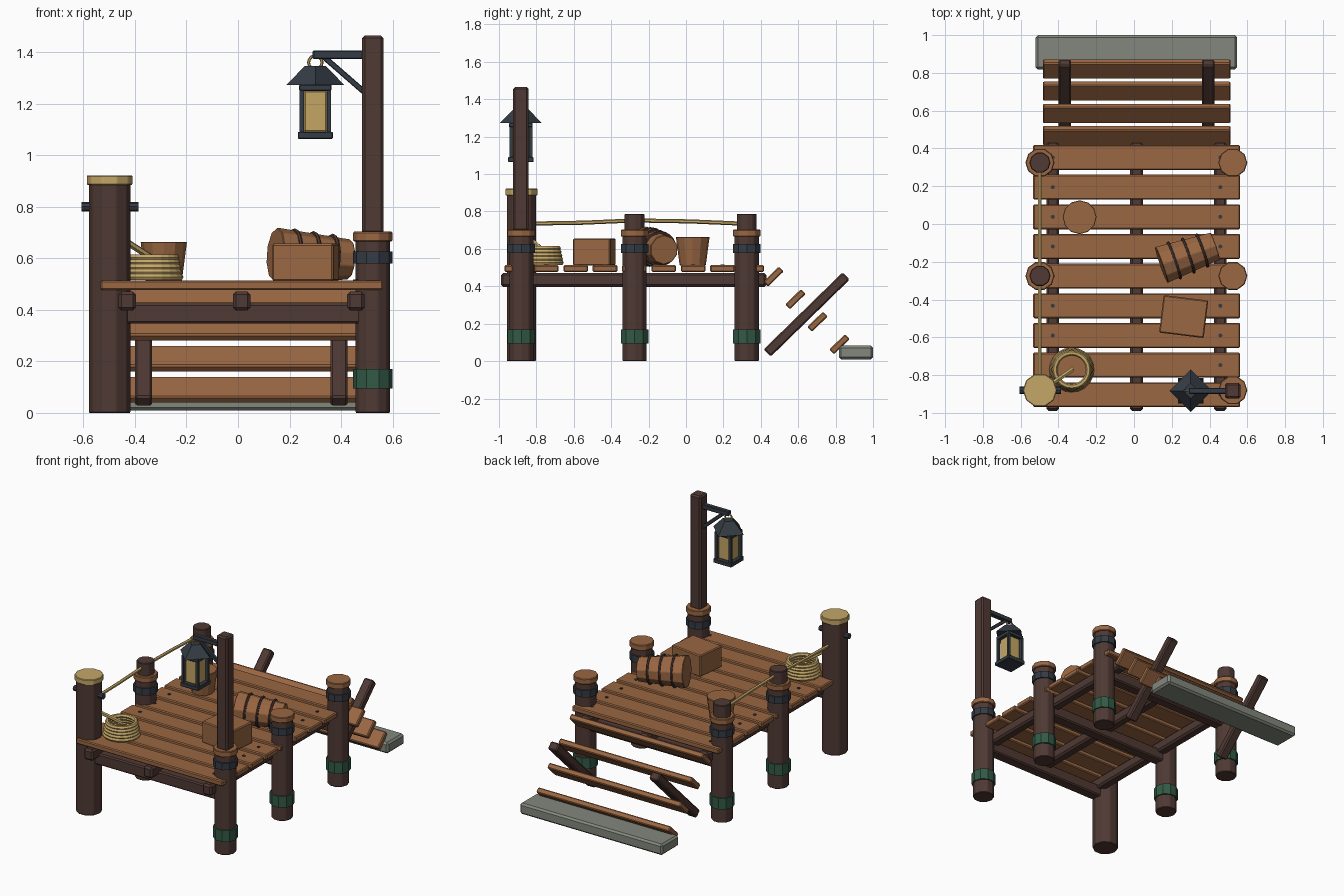
import bpy, math
from mathutils import Vector, Matrix

if "Cube" in bpy.data.objects:
    bpy.data.objects.remove(bpy.data.objects["Cube"])


def material(name, color):
    m = bpy.data.materials.new(name)
    m.diffuse_color = (*color, 1)
    m.use_nodes = True
    m.node_tree.nodes["Principled BSDF"].inputs["Base Color"].default_value = m.diffuse_color
    return m


PLANK = material("plank_wood", (0.32, 0.135, 0.055))
DARK = material("dark_wood", (0.078, 0.041, 0.034))
IRON = material("iron", (0.035, 0.045, 0.058))
MOSS = material("moss", (0.032, 0.102, 0.062))
STONE = material("stone", (0.225, 0.242, 0.205))
ROPE = material("rope", (0.56, 0.39, 0.14))
GLASS = material("lamp_glass", (0.56, 0.38, 0.13))


def finish(name, mat, bevel=0):
    ob = bpy.context.object
    ob.name = name
    ob.data.materials.append(mat)
    if bevel:
        mod = ob.modifiers.new("bevel", 'BEVEL')
        mod.width = bevel
        mod.segments = 1
    return ob


def box(name, loc, size, mat, bevel=0.006, rot=(0, 0, 0)):
    bpy.ops.mesh.primitive_cube_add(size=1, location=loc, rotation=rot)
    ob = bpy.context.object
    ob.data.transform(Matrix.Diagonal((*size, 1)))
    return finish(name, mat, bevel)


def rod(name, a, b, r1, mat, r2=None, sides=10, bevel=0, spin=0):
    """Tapered prism running from point a to point b."""
    a, b = Vector(a), Vector(b)
    d = b - a
    bpy.ops.mesh.primitive_cone_add(vertices=sides, radius1=r1,
                                    radius2=r1 if r2 is None else r2,
                                    depth=d.length, location=(a + b) / 2)
    ob = bpy.context.object
    ob.data.transform(Matrix.Rotation(spin, 4, 'Z'))
    ob.rotation_euler = d.to_track_quat('Z', 'Y').to_euler()
    return finish(name, mat, bevel)


def post(name, x, y, z0, z1, r, mat, bevel=0.004):
    return rod(name, (x, y, z0), (x, y, z1), r, mat, bevel=bevel,
               spin=math.pi / 10)


def ring(name, loc, major, minor, mat, rot=(0, 0, 0), seg=20, sides=6):
    bpy.ops.mesh.primitive_torus_add(location=loc, rotation=rot,
                                     major_radius=major, minor_radius=minor,
                                     major_segments=seg, minor_segments=sides)
    return finish(name, mat)


# Deck planks with nails
JOISTS = (-0.43, 0.014, 0.457)
for i in range(9):
    y = 0.352 - 0.157 * i
    box("deck_plank", (0.014, y, 0.495), (1.096, 0.132, 0.036), PLANK)
    for x in (JOISTS[0], JOISTS[2]):
        rod("nail", (x, y, 0.505), (x, y, 0.517), 0.011, IRON, sides=8)

# Joists and cross beams
for x in JOISTS:
    box("joist", (x, -0.28, 0.434), (0.068, 1.42, 0.074), DARK, 0.012)
ROWS = (0.325, -0.275, -0.88)
for y in ROWS:
    box("cross_beam", (0.013, y, 0.385), (1.0, 0.075, 0.078), DARK, 0.008)

# Banded posts, the two left ones carrying a rope stub
for x, y in [(0.523, v) for v in ROWS] + [(-0.498, v) for v in ROWS[:2]]:
    post("post", x, y, 0, 0.69, 0.068, DARK)
    post("post_cap", x, y, 0.665, 0.703, 0.077, PLANK)
    post("iron_band", x, y, 0.579, 0.626, 0.077, IRON, 0)
    post("moss_band", x, y, 0.095, 0.17, 0.077, MOSS, 0)
    if x < 0:
        post("rope_stub", x, y, 0.69, 0.787, 0.056, DARK)

# Mooring post with a cross pin
post("mooring_post", -0.498, -0.88, 0, 0.89, 0.082, DARK)
post("mooring_cap", -0.498, -0.88, 0.885, 0.922, 0.09, ROPE)
rod("mooring_pin", (-0.607, -0.88, 0.8), (-0.387, -0.88, 0.8), 0.019, IRON, sides=8)

# Rope handrail, coil and its loose end
path = [(-0.498, -0.85, 0.735), (-0.498, -0.55, 0.74), (-0.498, -0.275, 0.752),
        (-0.498, 0.02, 0.747), (-0.498, 0.3, 0.735)]
for a, b in zip(path, path[1:]):
    rod("rope_rail", a, b, 0.011, ROPE, sides=6)
for i in range(5):
    ring("rope_coil", (-0.33, -0.772, 0.527 + 0.019 * i),
         0.105 - 0.004 * i, 0.014, ROPE)
rod("rope_end", (-0.45, -0.855, 0.675), (-0.325, -0.77, 0.595), 0.013, ROPE, sides=6)

# Steps: leaning stringers, slanted treads and a stone footing
slope = math.radians(44.3)
for x in (-0.366, 0.392):
    box("stair_stringer", (x, 0.645, 0.249), (0.066, 0.59, 0.054), DARK, 0.008,
        (slope, 0, 0))
for i in range(4):
    box("stair_tread", (0.014, 0.468 + 0.1175 * i, 0.452 - 0.1207 * i),
        (0.994, 0.117, 0.036), PLANK, 0.006, (slope, 0, 0))
box("stone_footing", (0.013, 0.909, 0.046), (1.067, 0.182, 0.074), STONE, 0.012)

# Crate and bucket
box("crate", (0.263, -0.49, 0.584), (0.238, 0.2, 0.145), PLANK, 0.006,
    (0, 0, math.radians(-7)))
rod("bucket", (-0.288, 0.036, 0.512), (-0.288, 0.036, 0.664), 0.07, PLANK,
    0.09, sides=12, bevel=0.003)

# Barrel lying on its side with three hoops
a, b = Vector((0.145, -0.217, 0.615)), Vector((0.43, -0.117, 0.595))
rod("barrel", a, b, 0.105, PLANK, 0.079, sides=10, bevel=0.003)
turn = (b - a).to_track_quat('Z', 'Y').to_euler()
for t in (0.24, 0.5, 0.76):
    ring("barrel_hoop", a.lerp(b, t), 0.103 - 0.02 * t, 0.008, DARK, turn)

# Lamp post, arm and brace
LX, LY = 0.3, -0.883
box("lamp_post", (0.523, LY, 1.08), (0.082, 0.082, 0.77), DARK, 0.01)
box("lamp_arm", (0.395, LY, 1.39), (0.21, 0.032, 0.032), IRON, 0.004)
box("lamp_brace", (0.413, LY, 1.312), (0.205, 0.022, 0.022), IRON, 0.003,
    (0, math.radians(41), 0))

# Hanging lantern
ring("lantern_ring", (LX, LY, 1.36), 0.026, 0.006, ROPE, (math.pi / 2, 0, 0), 14)
rod("lantern_roof", (LX, LY, 1.272), (LX, LY, 1.347), 0.113, IRON, 0.04, sides=4)
box("lantern_top", (LX, LY, 1.262), (0.125, 0.125, 0.024), IRON, 0.003)
box("lantern_base", (LX, LY, 1.077), (0.136, 0.136, 0.027), IRON, 0.003)
box("lantern_glass", (LX, LY, 1.17), (0.094, 0.094, 0.165), GLASS, 0.008)
for sx in (-1, 1):
    for sy in (-1, 1):
        box("lantern_bar", (LX + 0.053 * sx, LY + 0.053 * sy, 1.17),
            (0.017, 0.017, 0.18), IRON, 0)
